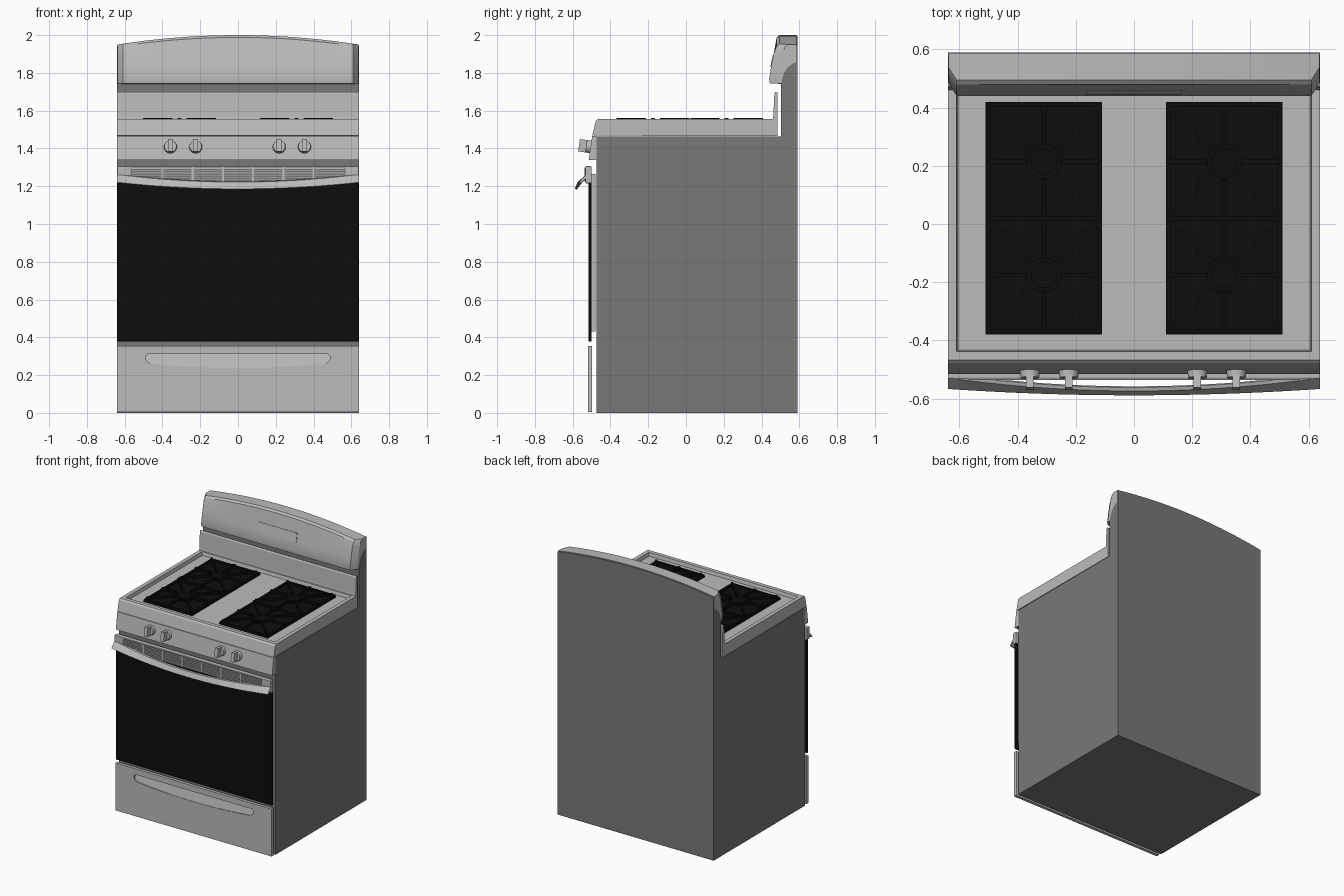
import bpy, bmesh, math
from mathutils import Vector, Matrix

if "Cube" in bpy.data.objects:
    bpy.data.objects.remove(bpy.data.objects["Cube"])


def material(name, rgb):
    m = bpy.data.materials.new(name)
    m.diffuse_color = (*rgb, 1)
    m.use_nodes = True
    m.node_tree.nodes["Principled BSDF"].inputs["Base Color"].default_value = m.diffuse_color
    return m


LIGHT = material("light_grey_enamel", (0.50, 0.50, 0.50))
DARK = material("dark_grey_side_panel", (0.19, 0.19, 0.19))
BLACK = material("black_glass_and_iron", (0.004, 0.004, 0.004))


def finish(name, bm, mat, bevel=0, smooth=False):
    bmesh.ops.recalc_face_normals(bm, faces=bm.faces)
    me = bpy.data.meshes.new(name)
    bm.to_mesh(me)
    bm.free()
    ob = bpy.data.objects.new(name, me)
    bpy.context.collection.objects.link(ob)
    me.materials.append(mat)
    if bevel:
        b = ob.modifiers.new("bevel", 'BEVEL')
        b.width, b.segments, b.limit_method = bevel, 2, 'ANGLE'
    if smooth:
        bpy.ops.object.select_all(action='DESELECT')
        ob.select_set(True)
        bpy.context.view_layer.objects.active = ob
        bpy.ops.object.shade_smooth_by_angle(angle=math.radians(30))
    return ob


def add_box(bm, x, y, z, matrix=Matrix()):
    """Box from three (low, high) ranges."""
    c = [(a + b) / 2 for a, b in (x, y, z)]
    s = [b - a for a, b in (x, y, z)]
    bmesh.ops.create_cube(bm, size=1, matrix=matrix @ Matrix.Translation(c) @ Matrix.Diagonal((*s, 1)))


def box(name, x, y, z, mat, bevel=0):
    bm = bmesh.new()
    add_box(bm, x, y, z)
    return finish(name, bm, mat, bevel)


def loft_mesh(sections):
    """Skin closed sections of 3D points, with end caps."""
    bm = bmesh.new()
    rings = [[bm.verts.new(p) for p in s] for s in sections]
    n = len(rings[0])
    for a, b in zip(rings, rings[1:]):
        for i in range(n):
            bm.faces.new((a[i], a[(i + 1) % n], b[(i + 1) % n], b[i]))
    bm.faces.new(rings[0])
    bm.faces.new(rings[-1])
    bmesh.ops.recalc_face_normals(bm, faces=bm.faces)
    return bm


def side_prism(profile, half):
    """Extrude a (y, z) profile across the width."""
    return loft_mesh([[(x, y, z) for y, z in profile] for x in (-half, half)])


def arch(x):
    return 1.95 + 0.05 * (1 - (x / 0.64) ** 2)


W = 0.64
XS = [W * (i / 16 - 1) for i in range(33)]

# Body with rear riser
finish("body", side_prism([(-0.475, 0), (0.59, 0), (0.59, 1.86), (0.56, 1.847), (0.535, 1.825),
                           (0.515, 1.79), (0.502, 1.74), (0.502, 1.462), (-0.475, 1.462)], W), DARK)

# Arched back plate
outline = [(x, arch(x) - 0.004) for x in XS] + [(W, 1.5), (-W, 1.5)]
finish("back_plate", loft_mesh([[(x, y, z) for x, z in outline] for y in (0.583, 0.59)]), DARK)

# Backguard with arched top and chamfered ends
secs = []
for x in [-0.638, -0.61] + [0.61 * (i / 12 - 1) for i in range(1, 24)] + [0.61, 0.638]:
    t, d = arch(x), 0.045 if abs(x) > 0.62 else 0
    prof = [(0.584, 1.742), (0.584, t), (0.495 + d, t), (0.48 + d, t - 0.012), (0.464 + d, 1.90),
            (0.45 + d, 1.83), (0.44 + d, 1.765), (0.444 + d, 1.744), (0.50 + d, 1.742)]
    secs.append([(x, y, z) for y, z in prof])
finish("backguard", loft_mesh(secs), LIGHT, smooth=True)

# Display plate on the backguard
finish("display_plate", side_prism([(0.446, 1.83), (0.46, 1.895), (0.466, 1.895), (0.452, 1.83)], 0.163), LIGHT)

# Splash panel between cooktop and backguard
finish("splash_panel", side_prism([(0.455, 1.50), (0.462, 1.57), (0.468, 1.69), (0.474, 1.70),
                                   (0.484, 1.695), (0.485, 1.50)], W), LIGHT)

# Cooktop with recessed pan
bm = side_prism([(-0.496, 1.468), (-0.478, 1.545), (-0.468, 1.555), (0.482, 1.555), (0.485, 1.465)], W)
bm.faces.ensure_lookup_table()
top = max(bm.faces, key=lambda f: f.calc_center_median().z)
bmesh.ops.inset_region(bm, faces=[top], thickness=0.041)
bmesh.ops.inset_region(bm, faces=[top], thickness=0.008)
for v in top.verts:
    v.co.z -= 0.025
finish("cooktop", bm, LIGHT)

# Burner pans, caps and grates
for side, cx in (("left", -0.31), ("right", 0.31)):
    box(side + "_burner_pan", (cx - 0.2, cx + 0.2), (-0.38, 0.42), (1.527, 1.534), BLACK)
    bm = bmesh.new()
    for x in (cx - 0.19, cx + 0.19):
        add_box(bm, (x - 0.008, x + 0.008), (-0.375, 0.415), (1.533, 1.547))
    for y in (-0.37, 0.02, 0.41):
        add_box(bm, (cx - 0.195, cx + 0.195), (y - 0.008, y + 0.008), (1.533, 1.547))
    for cy in (0.215, -0.175):
        for k in range(8):
            a = k * math.pi / 4
            reach = 0.265 if k % 2 else 0.19
            m = Matrix.Translation((cx, cy, 0)) @ Matrix.Rotation(a, 4, 'Z')
            add_box(bm, (0.06, reach), (-0.007, 0.007), (1.545, 1.561), m)
            if k % 2 == 0:
                add_box(bm, (reach - 0.02, reach), (-0.01, 0.01), (1.533, 1.56), m)
    finish(side + "_grate", bm, BLACK)
    bm = bmesh.new()
    for cy in (0.215, -0.175):
        for r, h, z in ((0.06, 0.008, 1.537), (0.045, 0.01, 1.545)):
            bmesh.ops.create_cone(bm, cap_ends=True, segments=24, radius1=r, radius2=r, depth=h,
                                  matrix=Matrix.Translation((cx, cy, z)))
    finish(side + "_burner_caps", bm, BLACK, smooth=True)

# Sloping control panel
finish("control_panel", side_prism([(-0.474, 1.34), (-0.515, 1.34), (-0.497, 1.465), (-0.474, 1.465)], W), LIGHT)

# Knobs: round base and upright grip, square to the panel
for i, x in enumerate((-0.358, -0.224, 0.218, 0.352)):
    bm = bmesh.new()
    m = Matrix.Translation((x, -0.504, 1.408)) @ Matrix.Rotation(math.radians(90 - 8), 4, 'X')
    bmesh.ops.create_cone(bm, cap_ends=True, segments=32, radius1=0.035, radius2=0.032, depth=0.03,
                          matrix=m @ Matrix.Translation((0, 0, 0.01)))
    add_box(bm, (-0.013, 0.013), (-0.033, 0.033), (0.02, 0.063), m)
    finish("knob_%d" % (i + 1), bm, LIGHT, smooth=True)

# Oven door: inner panel, black glass, top rail
box("door_inner_panel", (-0.62, 0.62), (-0.501, -0.478), (0.43, 1.265), LIGHT)
box("door_glass", (-W, W), (-0.516, -0.50), (0.378, 1.225), BLACK, 0.004)
box("door_top_rail", (-W, W), (-0.532, -0.499), (1.215, 1.306), LIGHT, 0.004)

# Vent: dark backing, louvres and dividers
finish("vent_backing", loft_mesh([[(x, y, z) for x, z in ((-0.57, 1.30), (0.57, 1.30), (0.57, 1.25),
                                  (0.5, 1.222), (-0.5, 1.222), (-0.57, 1.25))] for y in (-0.534, -0.531)]), DARK)
bm = bmesh.new()
for k in range(6):
    z = 1.232 + k * 0.012
    h = min(0.565, 0.50 + k * 0.03)
    add_box(bm, (-h, h), (-0.537, -0.533), (z, z + 0.0035))
for k in range(-3, 3):
    x = 0.08 + k * 0.16
    add_box(bm, (x - 0.006, x + 0.006), (-0.537, -0.533), (1.224, 1.299))
finish("vent_louvres", bm, LIGHT)

# Bowed, sagging door handle
secs = []
for x in XS:
    q = (x / W) ** 2
    yf, yb = -0.589 + 0.022 * q, -0.558 + 0.045 * q
    zb, zt = 1.182 + 0.035 * q, 1.222 + 0.04 * q
    secs.append([(x, yf, zb + 0.004), (x, yf + 0.012, zb), (x, yb, zt - 0.005),
                 (x, yb - 0.004, zt + 0.003), (x, yb - 0.016, zt)])
finish("door_handle", loft_mesh(secs), LIGHT, smooth=True)

# Storage drawer with a scooped finger pull
drawer = box("drawer", (-W, W), (-0.52, -0.497), (0.004, 0.355), LIGHT)
pull = [(-0.40, 0.312), (-0.475, 0.312), (-0.488, 0.30), (-0.485, 0.275), (-0.46, 0.258)]
pull += [(x, 0.238 + 0.02 * (x / 0.44) ** 2) for x in [0.42 * (i / 7 - 1) for i in range(15)]]
pull += [(-x, z) for x, z in reversed(pull[:5])]
bm = loft_mesh([[(x, -0.53, z) for x, z in pull],
                [(x, -0.517 + 0.015 * (z - 0.238) / 0.074, z) for x, z in pull]])
cutter = finish("pull_cutter", bm, LIGHT)
cutter.hide_render = True
cut = drawer.modifiers.new("cut", 'BOOLEAN')
cut.object, cut.operation, cut.solver = cutter, 'DIFFERENCE', 'EXACT'
bpy.context.view_layer.objects.active = drawer
bpy.ops.object.modifier_apply(modifier="cut")
bpy.data.objects.remove(cutter)
